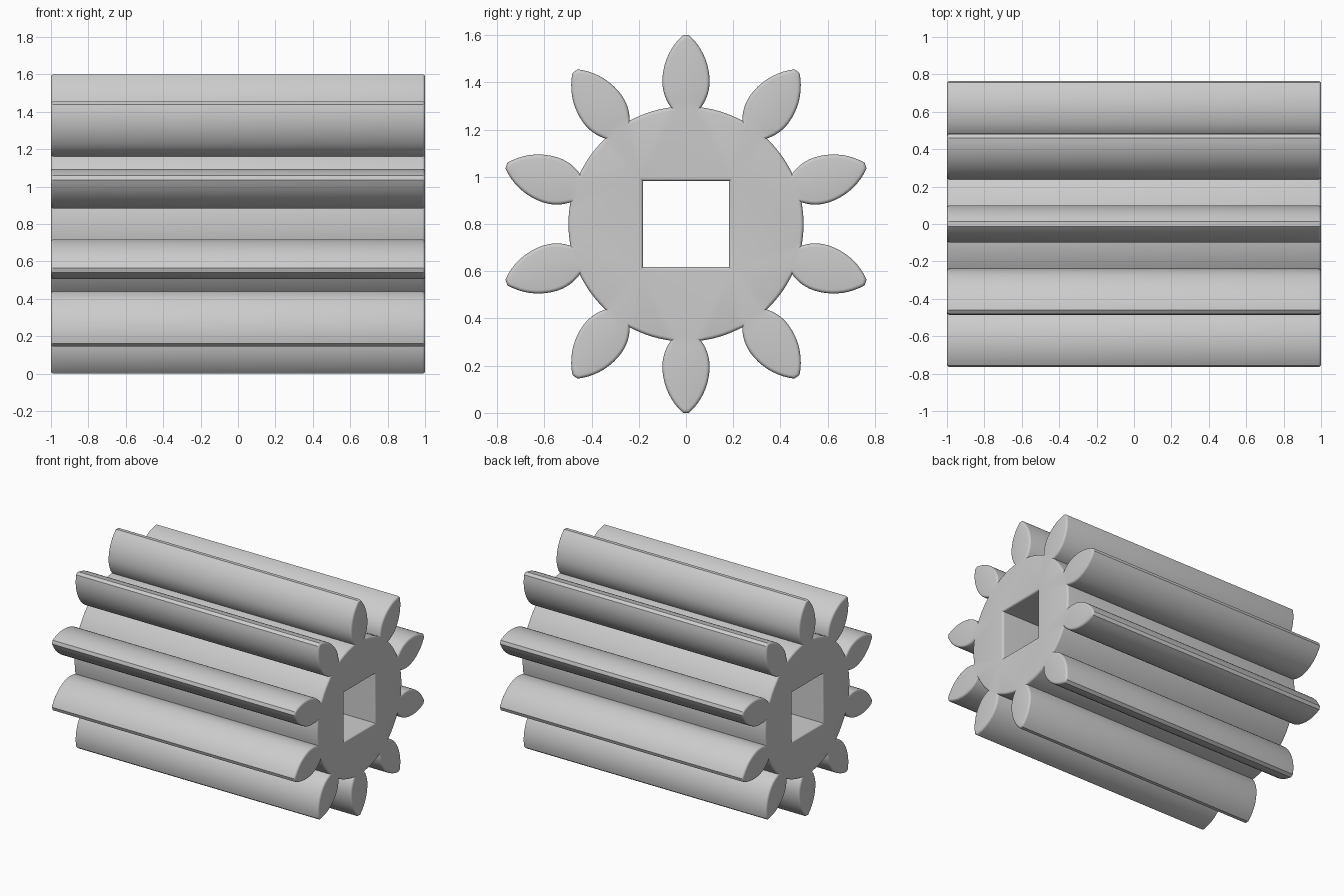
import bpy
import bmesh
from math import sin, cos, pi, sqrt, asin, radians
from mathutils import Vector

cube = bpy.data.objects.get("Cube")
if cube:
    bpy.data.objects.remove(cube, do_unlink=True)

TEETH, CENTRE_Z, HALF_LENGTH = 10, 0.8, 1.0
CORE_R, TIP_R, WIDEST_R = 0.498, 0.8, 0.603
HALF_WIDTH, BASE_HALF, TIP_HALF = 0.1, 0.064, 0.013
HOLE, ROUND = 0.182, 0.015
ROUND_STEPS = 4

grey = bpy.data.materials.new("plain_grey")
grey.use_nodes = True
colour = (0.6, 0.6, 0.6, 1)
grey.diffuse_color = colour
grey.node_tree.nodes["Principled BSDF"].inputs["Base Color"].default_value = colour


def flank(r_end, half_end, steps):
    """Arc from the widest point of a tooth to a narrower end, as (radius, half width)."""
    run, drop = r_end - WIDEST_R, HALF_WIDTH - half_end
    arc = (run * run + drop * drop) / (2 * drop)
    sweep = asin(run / arc)
    return [(WIDEST_R + arc * sin(sweep * i / steps),
             HALF_WIDTH - arc * (1 - cos(sweep * i / steps))) for i in range(steps + 1)]


def gear_outline():
    """Counter-clockwise outline of leaf-shaped teeth around a round core."""
    base_r = sqrt(CORE_R ** 2 - BASE_HALF ** 2)
    side = flank(base_r, BASE_HALF, 6)[:0:-1] + flank(TIP_R, TIP_HALF, 9)
    tooth = [Vector((r, -w)) for r, w in side] + [Vector((r, w)) for r, w in reversed(side)]
    base_angle = asin(BASE_HALF / CORE_R)
    gap = 2 * pi / TEETH - 2 * base_angle
    steps = 7
    for i in range(1, steps):
        a = base_angle + gap * i / steps
        tooth.append(Vector((CORE_R * cos(a), CORE_R * sin(a))))
    points = []
    for t in range(TEETH):
        a = pi / 2 + 2 * pi * t / TEETH
        points += [Vector((p.x * cos(a) - p.y * sin(a), p.x * sin(a) + p.y * cos(a)))
                   for p in tooth]
    return points


def inset(points, d):
    """Move a closed outline to its left by d, with mitred corners."""
    result = []
    for i, p in enumerate(points):
        e1 = (p - points[i - 1]).normalized()
        e2 = (points[(i + 1) % len(points)] - p).normalized()
        n1, n2 = Vector((-e1.y, e1.x)), Vector((-e2.y, e2.x))
        result.append(p + (n1 + n2) * (d / (1 + n1.dot(n2))))
    return result


def add_wall(bm, points):
    """Loft an outline along x with rounded rims; return the two end loops."""
    half = []
    for i in range(ROUND_STEPS + 1):
        a = pi / 2 * i / ROUND_STEPS
        half.append((HALF_LENGTH - ROUND * (1 - sin(a)), ROUND * (1 - cos(a))))
    stations = [(-x, d) for x, d in reversed(half)] + half
    rings = [[bm.verts.new((x, p.x, CENTRE_Z + p.y)) for p in inset(points, d)]
             for x, d in stations]
    n = len(points)
    for a, b in zip(rings, rings[1:]):
        for i in range(n):
            j = (i + 1) % n
            bm.faces.new((a[i], a[j], b[j], b[i]))
    return rings[0], rings[-1]


# Toothed roller with a square shaft hole
bm = bmesh.new()
outer_ends = add_wall(bm, gear_outline())
square = [Vector((HOLE * x, HOLE * y)) for x, y in ((-1, -1), (-1, 1), (1, 1), (1, -1))]
hole_ends = add_wall(bm, square)

# Flat end faces between the outline and the hole
for outer, inner in zip(outer_ends, hole_ends):
    edges = [bm.edges.get((loop[i - 1], loop[i]))
             for loop in (outer, inner) for i in range(len(loop))]
    bmesh.ops.triangle_fill(bm, edges=edges, use_beauty=True, use_dissolve=False)
bmesh.ops.recalc_face_normals(bm, faces=bm.faces)

mesh = bpy.data.meshes.new("toothed_roller")
bm.to_mesh(mesh)
bm.free()
mesh.materials.append(grey)
roller = bpy.data.objects.new("toothed_roller", mesh)
bpy.context.collection.objects.link(roller)

bpy.ops.object.select_all(action='DESELECT')
roller.select_set(True)
bpy.context.view_layer.objects.active = roller
bpy.ops.object.shade_smooth_by_angle(angle=radians(30))
